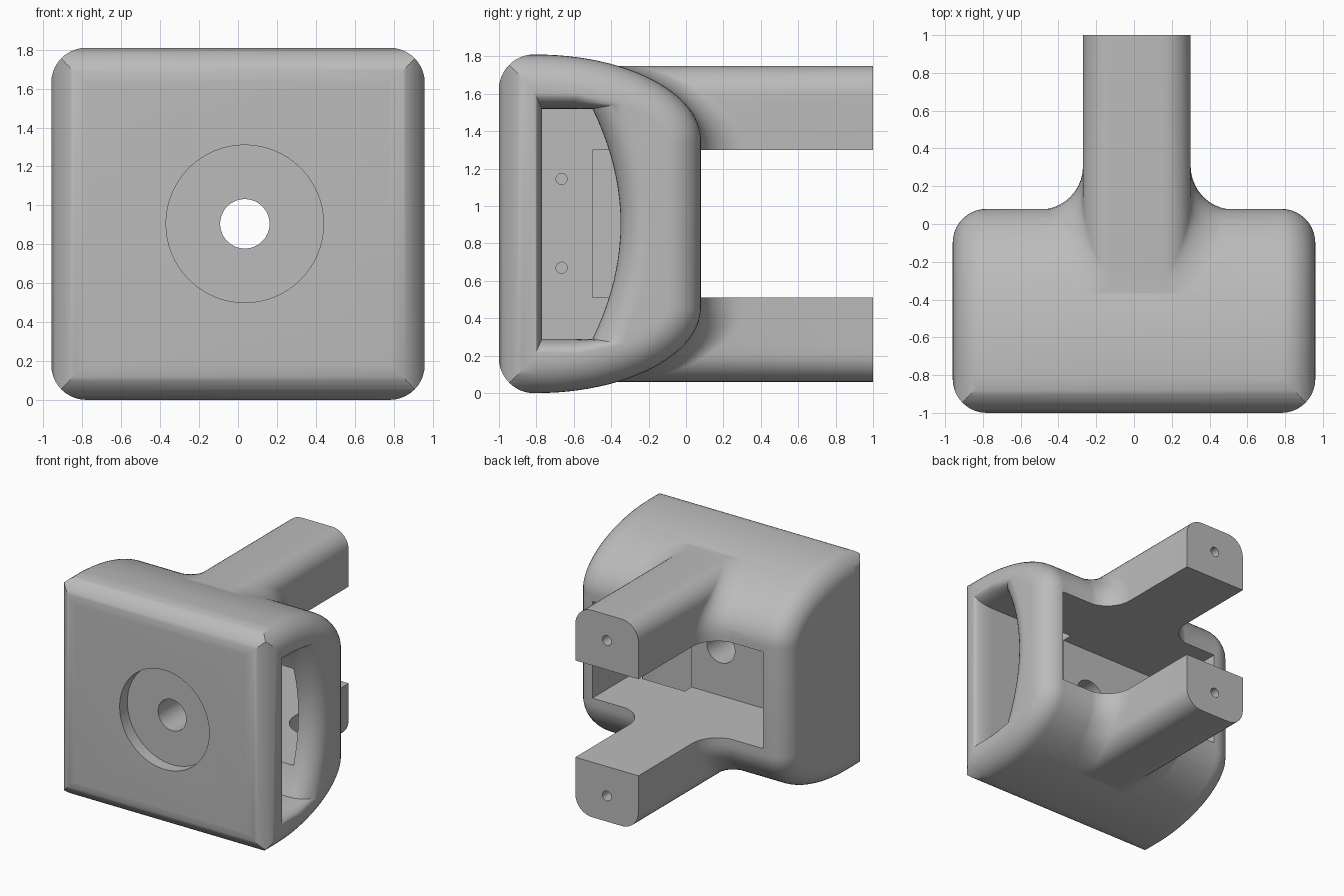
import bpy, bmesh, math

if "Cube" in bpy.data.objects:
    bpy.data.objects.remove(bpy.data.objects["Cube"])

H, MID = 1.81, 0.905          # body height and its middle
EY, EZ, EA, EB = -0.8, 1.35, 0.88, 0.46   # ellipse of the curved shoulder

grey = bpy.data.materials.new("light_grey")
grey.use_nodes = True
colour = (0.5, 0.5, 0.5, 1)
grey.diffuse_color = colour
grey.node_tree.nodes["Principled BSDF"].inputs["Base Color"].default_value = colour


def loft(name, rings):
    """Closed solid through rings with equal point counts."""
    bm = bmesh.new()
    loops = [[bm.verts.new(p) for p in ring] for ring in rings]
    n = len(loops[0])
    for a, b in zip(loops, loops[1:]):
        for i in range(n):
            j = (i + 1) % n
            bm.faces.new((a[i], a[j], b[j], b[i]))
    bm.faces.new(loops[0])
    bm.faces.new(loops[-1])
    bmesh.ops.recalc_face_normals(bm, faces=bm.faces)
    mesh = bpy.data.meshes.new(name)
    bm.to_mesh(mesh)
    bm.free()
    mesh.materials.append(grey)
    obj = bpy.data.objects.new(name, mesh)
    bpy.context.collection.objects.link(obj)
    return obj


def box(name, x0, x1, y0, y1, z0, z1):
    return loft(name, [[(x, y0, z0), (x, y1, z0), (x, y1, z1), (x, y0, z1)]
                       for x in (x0, x1)])


def rod(name, axis, centre, r, start, end, n=48):
    """Cylinder along x or y; centre holds the other two coordinates."""
    rings = []
    for s in (start, end):
        ring = []
        for i in range(n):
            a = math.tau * i / n
            u, v = centre[0] + r * math.cos(a), centre[1] + r * math.sin(a)
            ring.append((s, u, v) if axis == "x" else (u, s, v))
        rings.append(ring)
    return loft(name, rings)


def combine(target, tool, operation):
    mod = target.modifiers.new("combine", "BOOLEAN")
    mod.operation, mod.solver, mod.object = operation, "EXACT", tool
    bpy.context.view_layer.objects.active = target
    bpy.ops.object.modifier_apply(modifier=mod.name)
    bpy.data.objects.remove(tool)


# Body: side profile lofted along x, inset towards the ends for round edges
def body_ring(x, d):
    top = [(-1 + d, H - d)]
    for i in range(25):
        t = math.radians(90 - 90 * i / 24)
        ny, nz = math.cos(t) / EA, math.sin(t) / EB
        k = d / math.hypot(ny, nz)
        top.append((EY + EA * math.cos(t) - ny * k, EZ + EB * math.sin(t) - nz * k))
    return [(x, y, z) for y, z in top] + [(x, y, H - z) for y, z in reversed(top)]


R = 0.18
ends = [(0.96 - R + R * math.sin(a), R * (1 - math.cos(a)))
        for a in (math.radians(90 * i / 10) for i in range(11))]
body = loft("mount_body", [body_ring(-x, d) for x, d in reversed(ends)]
            + [body_ring(x, d) for x, d in ends])

# Round the front top and front bottom edges
FR = 0.19
edge = [(-1 + FR - (FR + 0.001) * math.cos(a), H - FR + (FR + 0.001) * math.sin(a))
        for a in (math.radians(90 * i / 12) for i in range(13))] + [(0.5, H + 0.001)]
combine(body, loft("rounding_tool", [
    [(x, y, z) for y, z in edge] + [(x, y, H - z) for y, z in reversed(edge)]
    for x in (-1.2, 1.2)]), "INTERSECT")


# Arms: horizontal layers, each flaring into the back of the body
def arm_ring(z, flip):
    k = math.sqrt(1 - (max(z - EZ, 0) / EB) ** 2)
    back = EY + EA * k
    w, r = 0.285, 0.23 * k
    if z > 1.6:
        w -= 0.15 * (1 - math.sqrt(max(0, 1 - ((z - 1.6) / 0.15) ** 2)))
    half = [(w, 1.0)]
    for i in range(11):
        a = math.radians(9 * i)
        half.append((w + r - r * math.cos(a), back - 0.004 + r - r * math.sin(a)))
    half.append((w + r, back - 0.12))
    zz = H - z if flip else z
    return [(0.015 + x, y, zz) for x, y in half] + \
           [(0.015 - x, y, zz) for x, y in reversed(half)]


levels = [1.3, 1.35, 1.4, 1.45, 1.5, 1.55] + \
         [1.6 + 0.15 * math.sin(math.radians(10 * i)) for i in range(10)]
for flip, name in ((False, "upper_arm"), (True, "lower_arm")):
    combine(body, loft(name, [arm_ring(z, flip) for z in levels]), "UNION")
    z = H - 1.54 if flip else 1.54
    combine(body, rod("arm_end_hole", "y", (0.015, z), 0.04, 0.7, 1.1, 24), "DIFFERENCE")

# Rear pocket, front counterbore and through hole
combine(body, box("rear_pocket", -0.75, 0.79, -0.5, 0.25, H - 1.3, 1.3), "DIFFERENCE")
combine(body, rod("counterbore", "y", (0.035, MID), 0.405, -1.1, -0.9, 64), "DIFFERENCE")
combine(body, rod("through_hole", "y", (0.035, MID), 0.127, -1.1, -0.4), "DIFFERENCE")


# Side recess with a flared mouth on the left side
def recess_ring(x, f):
    def mix(a, b):
        return a + (b - a) * f
    front, end, mid = mix(-0.77, -0.81), mix(-0.5, -0.33), mix(-0.35, -0.19)
    h_front, h_end = mix(0.615, 0.705), mix(0.615, 0.645)
    h_bow = mix(0.615, 0.695)
    pts = [(front, -h_front), (front, h_front), ((front + end) / 2, h_bow)]
    for i in range(21):
        t = 1 - i / 10
        pts.append((end + (mid - end) * (1 - t * t), h_end * t))
    pts.append(((front + end) / 2, -h_bow))
    return [(x, y, MID + z) for y, z in pts]


rings = [recess_ring(0.3, 0)]
for i in range(11):
    s = math.sin(math.radians(9 * i))
    rings.append(recess_ring(0.8 + 0.161 * s, 1 - math.sqrt(max(0, 1 - s * s))))
rings.append(recess_ring(1.1, 1))
combine(body, loft("side_recess", rings), "DIFFERENCE")

# Small screw holes in the recess floor
for z in (0.67, 1.145):
    combine(body, rod("screw_hole", "x", (-0.665, z), 0.03, 0.1, 0.4, 24), "DIFFERENCE")

# Smooth shading with sharp edges kept
bpy.ops.object.select_all(action="DESELECT")
body.select_set(True)
bpy.context.view_layer.objects.active = body
bpy.ops.object.shade_smooth_by_angle(angle=math.radians(30))
